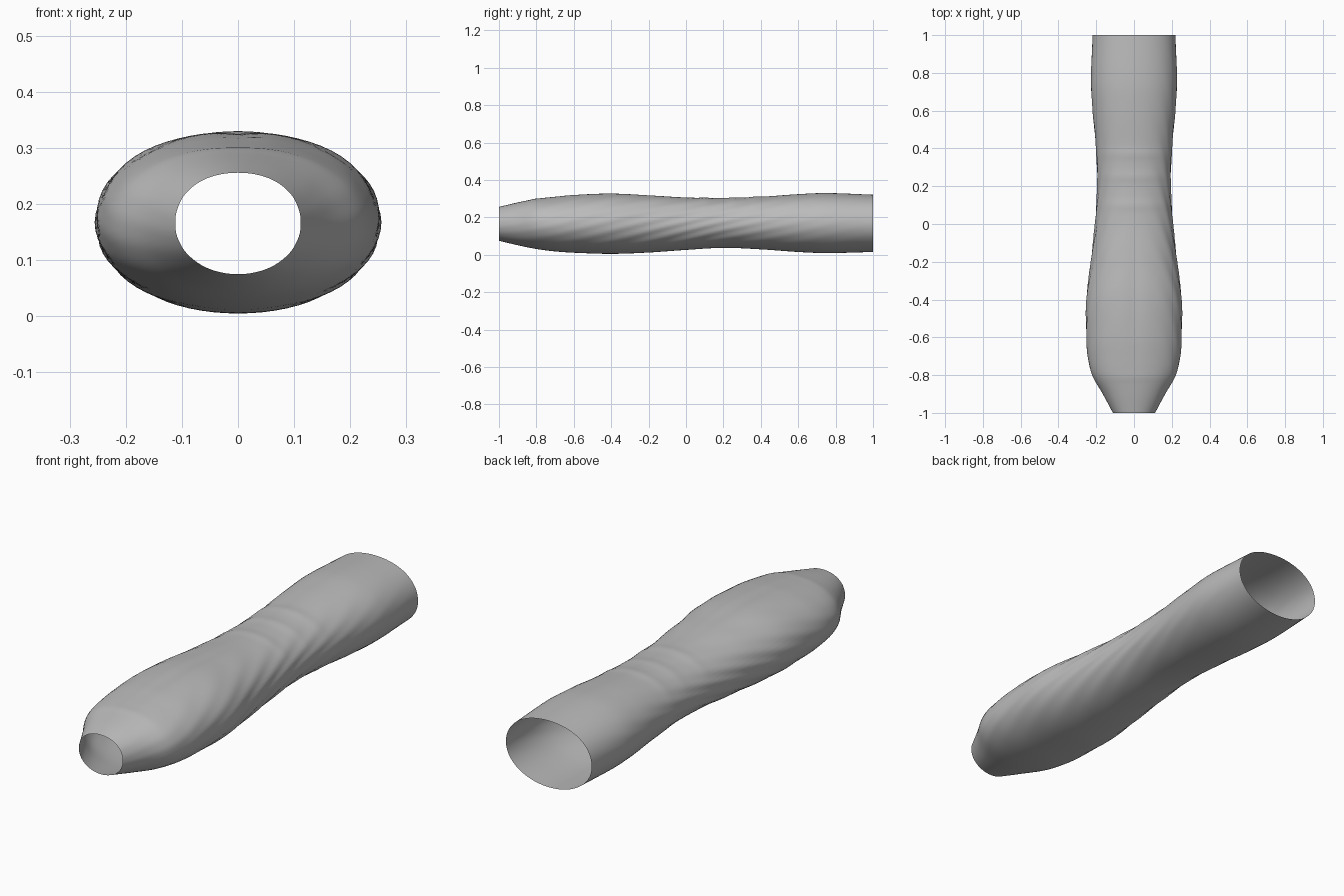
import bpy, bmesh
from math import sin, cos, pi, exp

cube = bpy.data.objects.get("Cube")
if cube:
    bpy.data.objects.remove(cube, do_unlink=True)

SIDES, RINGS = 72, 120

# Profile stations: y, half width, bottom, top
PROFILE = [
    (-1.0, .112, .075, .256), (-.9, .165, .051, .280), (-.8, .222, .031, .300),
    (-.7, .245, .018, .312), (-.6, .252, .011, .322), (-.4, .252, .005, .330),
    (-.2, .228, .012, .320), (0, .206, .026, .307), (.2, .194, .037, .303),
    (.4, .201, .029, .310), (.6, .219, .015, .324), (.75, .228, .009, .330),
    (1.0, .219, .015, .321),
]


def station(y):
    """Smooth cubic interpolation between profile stations."""
    last = len(PROFILE) - 1
    i = max(k for k in range(last) if PROFILE[k][0] <= y + 1e-9)
    a, b = PROFILE[i], PROFILE[i + 1]
    p, n = PROFILE[max(i - 1, 0)], PROFILE[min(i + 2, last)]
    h = b[0] - a[0]
    t = (y - a[0]) / h
    out = []
    for c in (1, 2, 3):
        m0 = (b[c] - p[c]) / (b[0] - p[0]) * h
        m1 = (n[c] - a[c]) / (n[0] - a[0]) * h
        d = b[c] - a[c]
        out.append(a[c] + m0 * t + (3 * d - 2 * m0 - m1) * t**2
                   + (m0 + m1 - 2 * d) * t**3)
    return out


def bump(v, centre, width):
    return exp(-((v - centre) / width) ** 2)


def folds(x, y, s):
    """Shallow cloth relief: slanted side folds, cross creases, top dimple."""
    side = abs(x) ** 1.5 * bump(y, -.05, .6)
    relief = .0025 * side * sin(2 * pi * (s * .33 - y * .55) / .115)
    top = max(s, 0) ** 2
    for centre in (.1, .25, .37):
        relief += .003 * top * bump(y, centre, .025)
    relief += .002 * top * bump(y, -.81, .02)
    relief -= .005 * top * bump(x, 0, .13) * bump(y, -.42, .3)
    return relief


# Open sleeve surface
bm = bmesh.new()
rings = []
for j in range(RINGS + 1):
    y = -1 + 2 * j / RINGS
    width, low, high = station(y)
    mid, half = (low + high) / 2, (high - low) / 2
    ring = []
    for i in range(SIDES):
        a = 2 * pi * i / SIDES
        c, s = cos(a), sin(a)
        # slightly fuller shoulders than a plain ellipse
        full = 1 + .022 * sin(2 * a) ** 2 * (1 if s > 0 else .3)
        r = folds(c, y, s)
        ring.append(bm.verts.new((c * (width * full + r), y,
                                  mid + s * (half * full + r))))
    rings.append(ring)
for near, far in zip(rings, rings[1:]):
    for i in range(SIDES):
        k = (i + 1) % SIDES
        bm.faces.new((near[i], near[k], far[k], far[i]))
for f in bm.faces:
    f.smooth = True
mesh = bpy.data.meshes.new("sleeve")
bm.to_mesh(mesh)
bm.free()

# Plain grey cloth
grey = bpy.data.materials.new("grey cloth")
grey.use_nodes = True
colour = (.5, .5, .5, 1)
grey.diffuse_color = colour
grey.node_tree.nodes["Principled BSDF"].inputs["Base Color"].default_value = colour
mesh.materials.append(grey)

sleeve = bpy.data.objects.new("sleeve", mesh)
bpy.context.collection.objects.link(sleeve)
